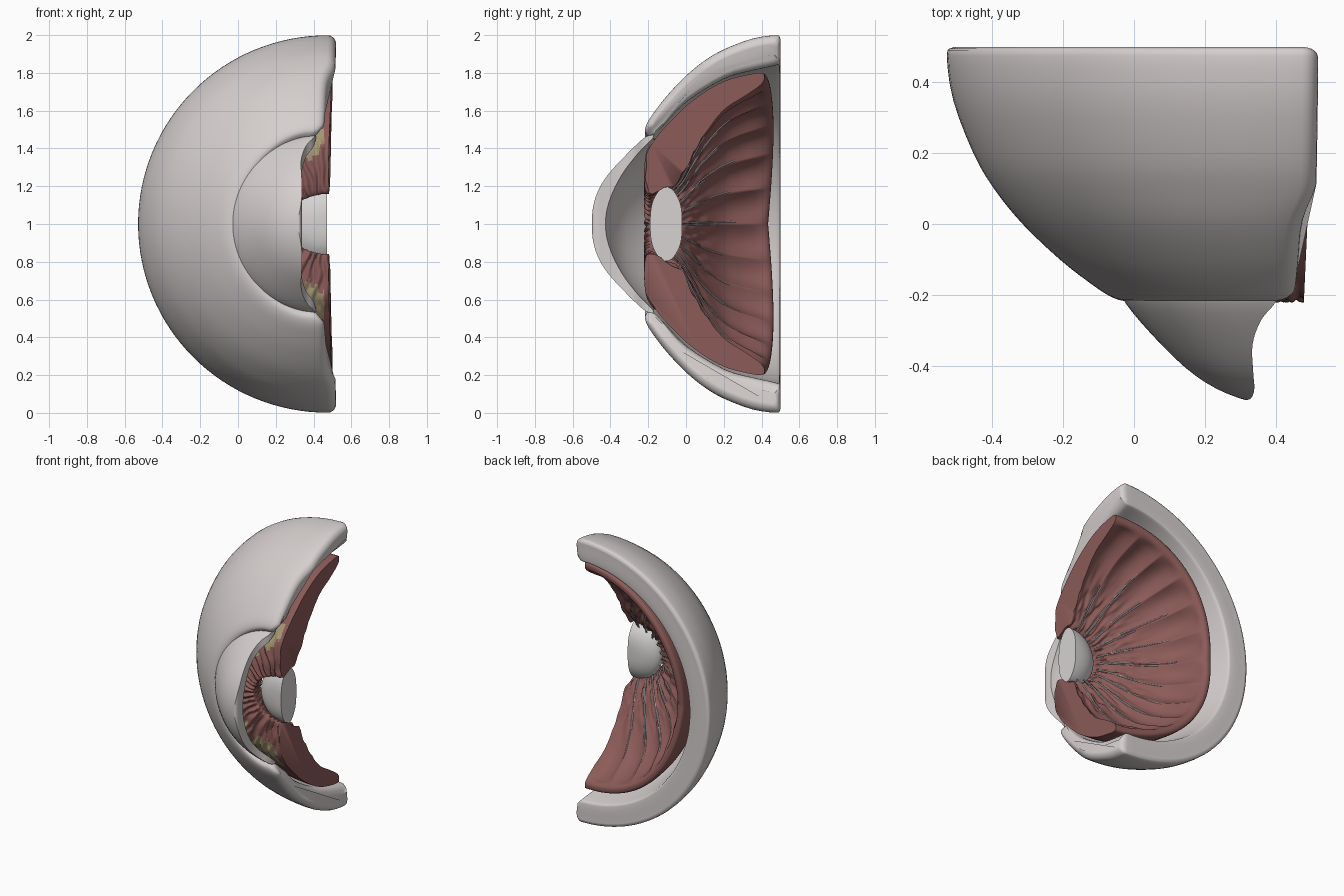
import bpy, bmesh, math, random
from mathutils import Vector, noise

if "Cube" in bpy.data.objects:
    bpy.data.objects.remove(bpy.data.objects["Cube"])

random.seed(4)
AX = 0.47  # x of the optical axis, which runs along y at z = 1


def material(name, rgb):
    m = bpy.data.materials.new(name)
    m.diffuse_color = (*rgb, 1)
    m.use_nodes = True
    m.node_tree.nodes["Principled BSDF"].inputs["Base Color"].default_value = m.diffuse_color
    return m


WHITE = material("sclera white", (0.67, 0.63, 0.62))
LENS = material("lens white", (0.67, 0.65, 0.64))
RED = material("tissue red", (0.26, 0.105, 0.098))
TAN = material("iris tan", (0.38, 0.31, 0.17))


def smooth_path(pts, closed, sub):
    """Catmull-Rom subdivision of profile points of any dimension."""
    n, out = len(pts), []
    for i in range(n if closed else n - 1):
        q = [pts[(i + k) % n] if closed else pts[min(max(i + k, 0), n - 1)]
             for k in (-1, 0, 1, 2)]
        for s in range(sub):
            t = s / sub
            out.append(tuple(0.5 * (2 * b + (c - a) * t + (2 * a - 5 * b + 4 * c - d) * t * t
                                    + (3 * b - a - 3 * c + d) * t ** 3)
                             for a, b, c, d in zip(*q)))
    if not closed:
        out.append(tuple(pts[-1]))
    return out


def lookup(table, v):
    """Piecewise linear value."""
    for (a, fa), (b, fb) in zip(table, table[1:]):
        if v <= b:
            return fa + (fb - fa) * max(0, (v - a) / (b - a))
    return table[-1][1]


def finish(bm, name, mat, angle=40):
    bmesh.ops.recalc_face_normals(bm, faces=bm.faces)
    me = bpy.data.meshes.new(name)
    bm.to_mesh(me)
    bm.free()
    ob = bpy.data.objects.new(name, me)
    bpy.context.collection.objects.link(ob)
    me.materials.append(mat)
    bpy.ops.object.select_all(action='DESELECT')
    ob.select_set(True)
    bpy.context.view_layer.objects.active = ob
    bpy.ops.object.shade_smooth_by_angle(angle=math.radians(angle))
    return ob


def loft(sections, closed, ring=False):
    """Skin a list of sections; open lofts get flat caps."""
    bm = bmesh.new()
    rows = [[bm.verts.new(p) for p in sec] for sec in sections]
    m = len(rows[0])
    for i in range(len(rows) if ring else len(rows) - 1):
        a, b = rows[i], rows[(i + 1) % len(rows)]
        for j in range(m if closed else m - 1):
            k = (j + 1) % m
            bm.faces.new((a[j], a[k], b[k], b[j]))
    if not ring:
        bm.faces.new(rows[0])
        bm.faces.new(rows[-1])
    return bm


def half_turn(prof, place, n):
    return [[place(p, math.pi * i / n) for p in prof] for i in range(n + 1)]


# Outer shell, a thick half bowl: (y, radius, mid-wall y, mid-wall radius)
R = 0.045  # rounding of the cut edges
shell = smooth_path([(.5, .96, .46, .92), (.498, .985, .45, .92), (.475, .999, .44, .92),
                     (.35, .981, .34, .895), (.2, .924, .21, .845), (.1, .866, .12, .79),
                     (0, .785, .02, .715), (-.1, .68, -.08, .61), (-.165, .597, -.135, .555),
                     (-.203, .54, -.155, .525), (-.217, .50, -.16, .515),
                     (-.21, .475, -.16, .51), (-.185, .46, -.155, .515), (-.12, .52, -.1, .58),
                     (0, .645, .02, .715), (.2, .768, .21, .845), (.35, .812, .34, .895),
                     (.475, .84, .44, .92), (.498, .86, .45, .92)], True, 3)
SHELL_CUT = [(.45, -.05), (.52, -.015), (.75, 0), (.80, .01), (.86, .045), (1, .05)]


def shell_at(p, t, a=0):
    """Shell point; a > 0 rolls the cut edge over to the mid-wall."""
    y, r, ym, rm = p
    s = math.sin(t)
    f = .62 * (1 - math.cos(a))
    push = (lookup(SHELL_CUT, r) - R) * (1 - s) ** 2 + R * math.sin(a)
    y, r = y + (ym - y) * f, r + (rm - r) * f
    return (AX - r * s + push, y, 1 + r * math.cos(t))


rolls = [math.radians(d) for d in (18, 36, 54, 72, 90)]
sections = ([[shell_at(p, 0, a) for p in shell] for a in reversed(rolls)]
            + half_turn(shell, shell_at, 64)
            + [[shell_at(p, math.pi, a) for p in shell] for a in rolls])
finish(loft(sections, True), "outer_shell", WHITE, 50)

# Cornea, a thin dome trimmed by a curved cutter
dome = smooth_path([(-.512, 0), (-.502, .1), (-.465, .2), (-.405, .288), (-.31, .384),
                    (-.225, .455), (-.18, .474), (-.172, .46), (-.2, .43), (-.27, .362),
                    (-.34, .278), (-.395, .18), (-.428, .09), (-.438, 0)], False, 3)
rings = [[(.432 - p[1] * math.sin(t), p[0], 1 + p[1] * math.cos(t)) for p in dome]
         for t in (2 * math.pi * i / 96 for i in range(96))]
bm = loft(rings, False, True)
bmesh.ops.remove_doubles(bm, verts=bm.verts, dist=1e-5)
cornea = finish(bm, "cornea", WHITE)
bm = bmesh.new()
outline = smooth_path([(.27, -.6), (.3, -.51), (.33, -.493), (.34, -.465), (.337, -.42),
                       (.335, -.34), (.36, -.27), (.405, -.21), (.42, -.1)],
                      False, 4) + [(-1, -.1), (-1, -.6)]
face = bm.faces.new([bm.verts.new((x, y, 0)) for x, y in outline])
ext = bmesh.ops.extrude_face_region(bm, geom=[face])
bmesh.ops.translate(bm, vec=(0, 0, 2),
                    verts=[g for g in ext["geom"] if isinstance(g, bmesh.types.BMVert)])
cutter = finish(bm, "cornea_cutter", WHITE)
cutter.hide_render = True
bpy.context.view_layer.objects.active = cornea
mod = cornea.modifiers.new("trim", 'BOOLEAN')
mod.operation, mod.solver, mod.object = 'INTERSECT', 'EXACT', cutter
bpy.ops.object.modifier_apply(modifier="trim")
bpy.data.objects.remove(cutter)
cornea.select_set(True)
bpy.ops.object.shade_smooth_by_angle(angle=math.radians(40))

# Iris and ciliary body: (y, radius, rib weight)
body = smooth_path([(.40, .80, 0), (.3, .785, 0), (.2, .755, 0), (.1, .70, 0), (0, .625, 0),
                    (-.1, .525, 0), (-.16, .455, 0), (-.2, .39, 0), (-.213, .30, 0),
                    (-.212, .21, 0), (-.2, .165, 0), (-.17, .165, .2), (-.1, .205, .5),
                    (-.05, .235, 1), (0, .31, 1), (.04, .395, 1), (.1, .505, 1), (.2, .635, 1),
                    (.3, .705, 1), (.36, .735, .7), (.40, .745, .1), (.415, .77, 0)], True, 4)
BODY_CUT = [(-.22, .01), (0, .02), (.3, .03)]


def body_at(y, r, t):
    """Body point; the bowl is slightly shallow and the pupil slightly deep in x."""
    s = math.sin(t)
    x = AX - r * s * (1 - .06 * s) + lookup(BODY_CUT, y) * (1 - s) ** 2
    return (x - .06 * s * max(0, (.4 - r) / .25), y, 1 + r * math.cos(t))


def ribbed(p, t):
    y, r, w = p
    ridge = 1 - abs(math.sin(12 * t))
    front = max(0, min(1, (.16 - y) / .1))
    knob = noise.noise(Vector((t * 14, y * 22, r * 12)))
    r2 = r - w * (.05 * r * ridge + .032 * front * knob)
    # radial folds on the iris front and a lip bulging at the back
    y2 = y + max(0, (y - .3) / .12) * (.035 * abs(math.sin(2 * t)) + .02 * math.sin(t))
    if y < -.12 and r < .45:
        y2 += .008 * math.sin(40 * t + 3 * noise.noise(Vector((t * 5, r * 9, 0))))
    return body_at(y2, r2, t)


iris = finish(loft(half_turn(body, ribbed, 288), True), "iris_and_ciliary_body", RED, 60)
iris.data.materials.append(TAN)
for f in iris.data.polygons:
    c = f.center
    r = math.hypot(c.x - AX, c.z - 1)
    ang = math.atan2(c.z - 1, AX - c.x)
    edge = .36 + .10 * noise.noise(Vector((ang * 9, r * 4, 1)))
    if c.y < -.1 and f.normal.y < -.2 and edge < r < .5 and c.x < AX - .015:
        f.material_index = 1

# Lens, a flattened half disc
lens = smooth_path([(-.19, 0), (-.187, .07), (-.172, .13), (-.14, .18), (-.105, .197),
                    (-.07, .18), (-.038, .13), (-.023, .07), (-.02, 0)], False, 4)


def lens_at(p, t):
    return (AX - 1.05 * p[1] * max(0, math.sin(t)) ** .85, p[0], 1 + p[1] * math.cos(t))


bm = loft(half_turn(lens, lens_at, 48), False)
bmesh.ops.remove_doubles(bm, verts=bm.verts, dist=1e-5)
finish(bm, "lens", LENS)

# Fine fibres running from the lens along the ribs
track = smooth_path([(-.07, .185), (-.02, .25), (.035, .36), (.1, .478), (.2, .604),
                     (.28, .662)], False, 3)
cu = bpy.data.curves.new("lens_fibres", 'CURVE')
cu.dimensions, cu.bevel_depth, cu.bevel_resolution = '3D', .0035, 1
for k in range(1, 12):
    for j in (-1, 1):
        t = math.pi * k / 12 + j * .012 + random.uniform(-.008, .008)
        pts = track[:random.randint(9, len(track))]
        sp = cu.splines.new('POLY')
        sp.points.add(len(pts) - 1)
        for q, p in zip(sp.points, pts):
            q.co = (*body_at(p[0], p[1] + random.uniform(-.003, .004), t), 1)
fibres = bpy.data.objects.new("lens_fibres", cu)
bpy.context.collection.objects.link(fibres)
cu.materials.append(LENS)
